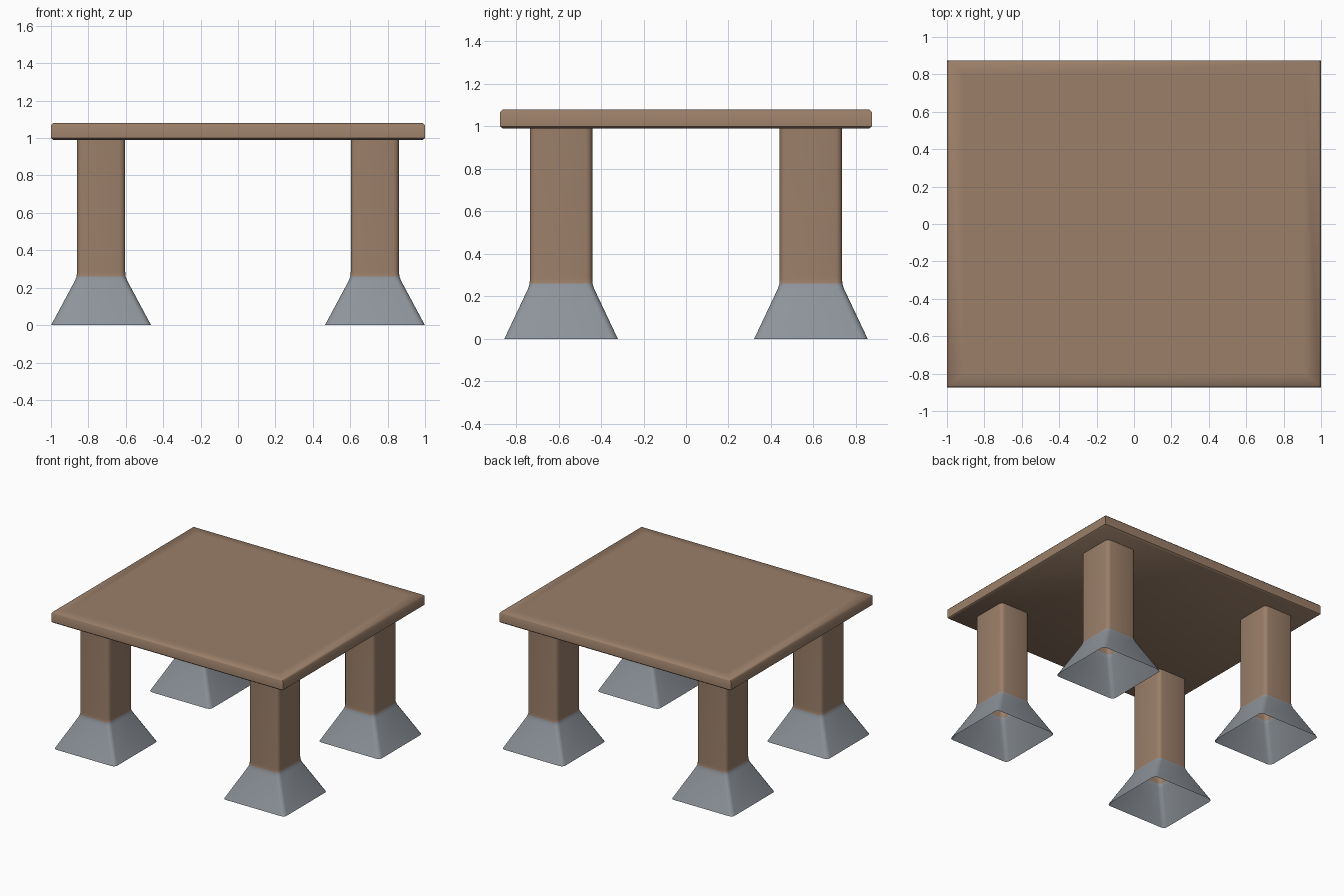
import bpy, bmesh, math

if "Cube" in bpy.data.objects:
    bpy.data.objects.remove(bpy.data.objects["Cube"])

def material(name, rgb):
    m = bpy.data.materials.new(name)
    m.diffuse_color = (*rgb, 1)
    m.use_nodes = True
    m.node_tree.nodes["Principled BSDF"].inputs["Base Color"].default_value = m.diffuse_color
    return m

wood = material("brown wood", (0.325, 0.21, 0.14))
metal = material("grey metal", (0.27, 0.295, 0.325))

def rounded_rect(cx, cy, hx, hy, r, seg):
    """Counter-clockwise outline; r = 0 gives a plain rectangle."""
    pts = []
    for k, (sx, sy) in enumerate([(1, 1), (-1, 1), (-1, -1), (1, -1)]):
        if r == 0:
            pts.append((cx + sx * hx, cy + sy * hy))
            continue
        for i in range(seg + 1):
            a = math.pi / 2 * (k + i / seg)
            pts.append((cx + sx * (hx - r) + r * math.cos(a),
                        cy + sy * (hy - r) + r * math.sin(a)))
    return pts

def loft(name, cx, cy, rings, r=0, seg=3, caps=False, split=None, angle=50):
    """Skin a stack of (z, half x, half y) rings; metal below the split height."""
    bm = bmesh.new()
    loops = [[bm.verts.new((x, y, z)) for x, y in rounded_rect(cx, cy, hx, hy, r, seg)]
             for z, hx, hy in rings]
    n = len(loops[0])
    for a, b in zip(loops, loops[1:]):
        for i in range(n):
            j = (i + 1) % n
            bm.faces.new((a[i], a[j], b[j], b[i]))
    if caps:
        bm.faces.new(loops[0][::-1])
        bm.faces.new(loops[-1])
    for f in bm.faces:
        if split and f.calc_center_median().z < split:
            f.material_index = 1
    me = bpy.data.meshes.new(name)
    bm.to_mesh(me)
    bm.free()
    me.materials.append(wood)
    me.materials.append(metal)
    ob = bpy.data.objects.new(name, me)
    bpy.context.collection.objects.link(ob)
    bpy.ops.object.select_all(action='DESELECT')
    ob.select_set(True)
    bpy.context.view_layer.objects.active = ob
    bpy.ops.object.shade_smooth_by_angle(angle=math.radians(angle))
    return ob

# Table top: slab with small chamfers and a flat inner panel
loft("table_top", 0, 0, [
    (0.99, 0.988, 0.863), (1.0, 1.0, 0.875), (1.068, 1.0, 0.875),
    (1.08, 0.988, 0.863), (1.08, 0.91, 0.795)], caps=True)

# Four legs, each flaring into a hollow metal foot that is open underneath
for sy, depth in ((-1, "front"), (1, "back")):
    for sx, side in ((-1, "left"), (1, "right")):
        loft(f"{depth}_{side}_leg", sx * 0.732, sy * 0.588, [
            (0, 0.267, 0.267), (0.235, 0.141, 0.156), (0.26, 0.131, 0.148),
            (0.285, 0.129, 0.147), (0.995, 0.129, 0.147)],
            r=0.03, split=0.26)
